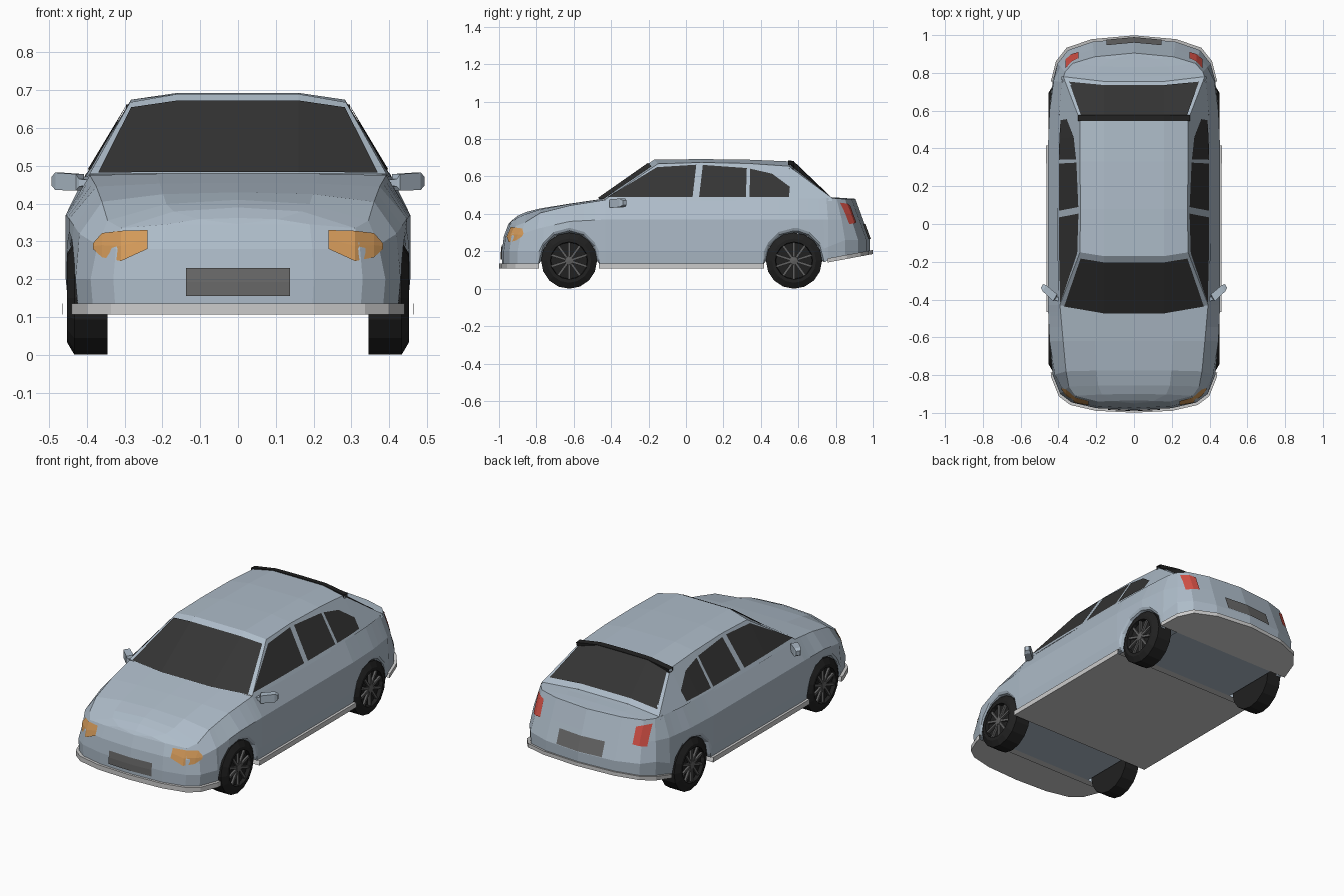
import bpy, bmesh, math
from mathutils import Vector, Matrix
from mathutils.bvhtree import BVHTree

if "Cube" in bpy.data.objects:
    bpy.data.objects.remove(bpy.data.objects["Cube"])


def material(name, *rgb):
    m = bpy.data.materials.new(name)
    m.diffuse_color = (*rgb, 1)
    m.use_nodes = True
    m.node_tree.nodes["Principled BSDF"].inputs["Base Color"].default_value = m.diffuse_color
    return m


PAINT = material("paint", .42, .50, .58)
GLASS = material("glass", .035, .035, .035)
RUBBER = material("rubber", .015, .015, .015)
ALLOY = material("alloy", .12, .12, .12)
PLATE = material("plate", .14, .14, .14)
AMBER = material("amber", .65, .32, .10)
RED = material("red", .65, .08, .06)


def mix(a, b, t):
    return tuple(p + (q - p) * t for p, q in zip(a, b))


def interp(keys, y):
    """Piecewise linear lookup; the first number of each key is y."""
    for a, b in zip(keys, keys[1:]):
        if y <= b[0]:
            return mix(a, b, max(0, (y - a[0]) / (b[0] - a[0])))[1:]
    return keys[-1][1:]


def loft(bm, rows, mirror=True):
    for s in ((1, -1) if mirror else (1,)):
        grid = [[bm.verts.new((s * x, y, z)) for x, y, z in r] for r in rows]
        for r0, r1 in zip(grid, grid[1:]):
            for i in range(len(r0) - 1):
                bm.faces.new((r0[i], r0[i + 1], r1[i + 1], r1[i])[::s])


def finish(name, bm, mat=None):
    bmesh.ops.remove_doubles(bm, verts=bm.verts, dist=.0005)
    bmesh.ops.recalc_face_normals(bm, faces=bm.faces)
    me = bpy.data.meshes.new(name)
    bm.to_mesh(me)
    ob = bpy.data.objects.new(name, me)
    bpy.context.collection.objects.link(ob)
    if mat:
        me.materials.append(mat)
    return ob


def part(name, rows, mat=None, mirror=True):
    bm = bmesh.new()
    loft(bm, rows, mirror)
    return finish(name, bm, mat)


# Body guide curves: outline y, x | shoulder z, lean | edge x, y, z | crown y, z
KEYS = [
    (-.985, 0, .28, .3, 0, -.95, .345, -.949, .346),
    (-.975, .2, .28, .3, .19, -.94, .345, -.935, .362),
    (-.945, .33, .28, .35, .31, -.91, .335, -.90, .39),
    (-.90, .39, .29, .4, .345, -.86, .355, -.855, .41),
    (-.80, .43, .32, .15, .36, -.78, .405, -.775, .43),
    (-.62, .447, .36, 0, .375, -.62, .445, -.62, .455),
    (-.43, .456, .37, 0, .392, -.43, .475, -.45, .48),
    (.40, .456, .37, 0, .402, .40, .48, .40, .48),
    (.60, .447, .37, 0, .395, .60, .482, .60, .48),
    (.76, .43, .37, .1, .382, .75, .484, .75, .49),
    (.85, .405, .37, .4, .365, .805, .482, .78, .488),
    (.92, .35, .37, .5, .325, .85, .48, .83, .486),
    (.965, .22, .37, .5, .21, .885, .48, .87, .483),
    (.985, 0, .37, .5, 0, .905, .48, .904, .481)]
WHEELS_Y, AXLE_Z, ARCH = (-.625, .577), .15, .16


def sill(y):
    return interp([(-1, .13), (.735, .13), (.745, .152), (1, .20)], y)[0]


def side_row(y):
    x, zs, lean, xe, ye, ze, _, _ = interp(KEYS, y)
    zb = sill(y)
    inner = (x * .93, y, zb)
    for c in WHEELS_Y:
        if abs(y - c) < ARCH + .001:
            zb = AXLE_Z + math.sqrt(max(0, ARCH ** 2 - (y - c) ** 2))
            inner = (x * .93, c + (y - c) * .93, AXLE_Z + (zb - AXLE_Z) * .93)
    zl = max(interp([(-1, .2), (.7, .2), (.85, .26), (1, .26)], y)[0], zb + .015)
    sx, sy = mix((x, y), (xe, ye), lean)
    return [inner, (x * .985, y, zb), (x, y, zl), (sx, sy, zs), (xe, ye, ze)]


def deck_row(k):
    xe, ye, ze, yc, zc = k[4:]
    ym, zm = mix((ye, ze), (yc, zc), .8)
    return [(xe, ye, ze), (xe * .55, ym, zm), (0, yc, zc)]


# Body shell: sides with wheel arches, bonnet and boot lid
stations = [k[0] for k in KEYS]
for c in WHEELS_Y:
    stations += [c + ARCH * math.cos(math.radians(a)) for a in range(0, 181, 30)]
    stations += [c - ARCH - .003, c + ARCH + .003]
bm = bmesh.new()
loft(bm, [side_row(y) for y in sorted(stations)])
loft(bm, [deck_row(k) for k in KEYS if k[0] <= -.43])
loft(bm, [deck_row(k) for k in KEYS if k[0] >= .76])
tree = BVHTree.FromBMesh(bm)
finish("body_shell", bm, PAINT)

# Painted underbody panels between the wheels
for name, y0, y1 in (("front_underbody", -.79, -.44), ("rear_underbody", .39, .76)):
    part(name, [[(0, y, .137), (.335, y, .137)] for y in (y0, y1)], PAINT)

# Cabin: y, roof edge z, crown y, crown z
CABIN = [(-.43, .478, -.47, .48), (-.15, .668, -.17, .69), (.08, .675, .08, .693),
         (.33, .670, .33, .69), (.55, .655, .57, .68), (.78, .486, .755, .492)]


def cabin_x(y, z):
    return interp([(-.43, .392), (-.1, .40), (.4, .40), (.78, .378)], y)[0] - .6 * (z - .48)


def cabin_row(k):
    y, zt, yc, zc = k
    return [(cabin_x(y, .47), y, .47), (cabin_x(y, zt), y, zt), (.16, yc, zc), (0, yc, zc)]


part("cabin", [cabin_row(k) for k in CABIN], PAINT)


# Windscreen and rear window, laid just over the cabin skin
def screen(name, a, b, t0, t1, push):
    a, b = cabin_row(a)[1:], cabin_row(b)[1:]
    rows = []
    for t in (t0, t1):
        e, m, c = [mix(p, q, t) for p, q in zip(a, b)]
        rows.append([tuple(Vector(p) + Vector((0, push, .004))) for p in (mix(e, m, .1), m, c)])
    part(name, rows, GLASS)


screen("windscreen", CABIN[0], CABIN[1], 0, .9, -.003)
screen("rear_window", CABIN[4], CABIN[5], .02, .88, .003)

# Side windows: columns of y bottom, y top, z top
WINDOWS = {
    "front_side_window": [(-.42, -.41, .495), (-.16, -.155, .65), (.035, .055, .663)],
    "middle_side_window": [(.07, .09, .662), (.32, .325, .645)],
    "rear_side_window": [(.34, .342, .642), (.45, .46, .615), (.55, .555, .545)]}
for name, cols in WINDOWS.items():
    part(name, [[(cabin_x(y0, .49) + .004, y0, .49), (cabin_x(y1, z) + .004, y1, z)]
                for y0, y1, z in cols], GLASS)

# Black roof spoiler strip
part("roof_spoiler", [[(x, .545, z), (x, .578, z - .003), (x, .575, z - .024), (x, .545, z - .02), (x, .545, z)]
                      for x, z in ((0, .686), (.16, .684), (.297, .662))], RUBBER)


# Lower skirts and floor plates
def plate_row(y, z, h):
    x, y = interp(KEYS, y)[0] * 1.02, y * 1.014
    return [(0, y, z + h), (x, y, z + h), (x, y, z), (0, y, z)]


part("front_skirt", [plate_row(y, .107, .028) for y in (-.985, -.975, -.945, -.90, -.80, -.776)])
part("floor", [plate_row(y, .107, .028) for y in (-.459, .41)])
part("rear_skirt", [plate_row(y, sill(y) - .012, .022) for y in (.745, .85, .92, .965, .985)])


# Lamps and number plates projected on the shell: columns of x, z low, z high
def decal(name, side, cols, mat):
    rows = []
    for x, z0, z1 in cols:
        row = []
        for t in (0, .5, 1):
            z = z0 + (z1 - z0) * t
            hit = tree.ray_cast(Vector((x + .0004, side * 3, z)), Vector((0, -side, 0)))[0]
            if hit is None:
                hit = Vector((x, side * .88, z))
            row.append((x, hit.y + side * .006, z))
        rows.append(row)
    part(name, rows, mat)


decal("headlights", -1, [(.24, .28, .33), (.31, .248, .328), (.36, .258, .322), (.384, .28, .295)], AMBER)
decal("tail_lights", 1, [(.295, .355, .445), (.33, .35, .455), (.363, .345, .46)], RED)
decal("front_number_plate", -1, [(0, .155, .23), (.07, .155, .23), (.137, .155, .23)], PLATE)
decal("rear_number_plate", 1, [(0, .265, .345), (.07, .265, .345), (.145, .265, .345)], PLATE)

# Door mirrors: tapered housing swept back, on a short stem
part("door_mirrors", [[(x + d * .6, y - d, z0), (x + d * .6, y - d, z1), (x - d * .6, y + d, z1),
                       (x - d * .6, y + d, z0), (x + d * .6, y - d, z0)]
                      for x, y, d, z0, z1 in ((.385, -.40, .008, .45, .462), (.415, -.395, .010, .445, .465),
                                              (.418, -.39, .018, .434, .478), (.474, -.34, .016, .436, .482),
                                              (.487, -.328, .01, .447, .472), (.487, -.328, 0, .46, .46))], PAINT)


# Wheels
def revolve(bm, profile, y, n=16):
    loft(bm, [[(x, y + r * math.sin(a), AXLE_Z - r * math.cos(a)) for x, r in profile]
              for a in (i * math.tau / n for i in range(n + 1))])


for label, y in zip(("front", "rear"), WHEELS_Y):
    bm = bmesh.new()
    revolve(bm, [(.345, 0), (.345, .15), (.433, .15), (.452, .118),
                 (.452, .10), (.43, .097), (.43, 0)], y)
    finish(label + "_tyres", bm, RUBBER)
    bm = bmesh.new()
    revolve(bm, [(.43, .025), (.446, .022), (.449, 0)], y, 10)
    for side in (-1, 1):
        for i in range(10):
            M = (Matrix.Translation((side * .438, y, AXLE_Z)) @ Matrix.Rotation(i * math.tau / 10, 4, 'X')
                 @ Matrix.Translation((0, 0, .058)) @ Matrix.Diagonal((.012, .013, .08, 1)))
            bmesh.ops.create_cube(bm, size=1, matrix=M)
    finish(label + "_rims", bm, ALLOY)
